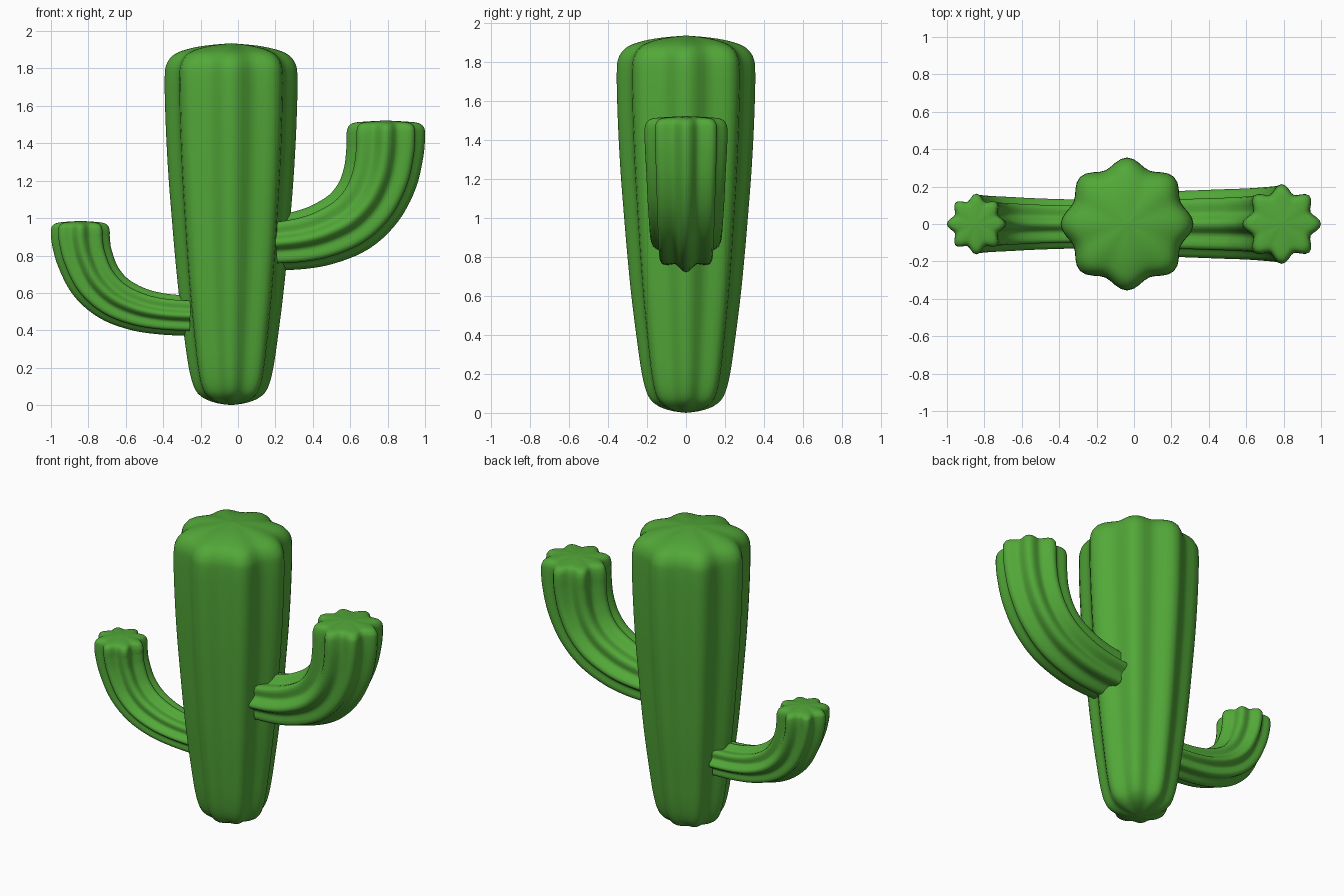
import bpy, bmesh, math
from mathutils import Vector

if "Cube" in bpy.data.objects:
    bpy.data.objects.remove(bpy.data.objects["Cube"])

green = bpy.data.materials.new("cactus_green")
green.diffuse_color = (0.085, 0.39, 0.04, 1)
green.use_nodes = True
green.node_tree.nodes["Principled BSDF"].inputs["Base Color"].default_value = green.diffuse_color

SIDES, STEPS = 64, 5


def spline(keys):
    """Catmull-Rom through key rows."""
    rows = [Vector(k) for k in keys]
    out = []
    for i in range(len(rows) - 1):
        p0, p1 = rows[max(i - 1, 0)], rows[i]
        p2, p3 = rows[i + 1], rows[min(i + 2, len(rows) - 1)]
        for s in range(STEPS):
            t = s / STEPS
            out.append(0.5 * (2 * p1 + (p2 - p0) * t
                              + (2 * p0 - 5 * p1 + 4 * p2 - p3) * t * t
                              + (3 * p1 - p0 - 3 * p2 + p3) * t ** 3))
    out.append(rows[-1])
    return out


def ribbed_loft(name, keys, valley):
    """Sweep an eight-ribbed section; key row = x, z, in-plane radius, y radius."""
    rings = spline(keys)
    bm = bmesh.new()
    loops = []
    for i, (x, z, rn, ry) in enumerate(rings):
        a, b = rings[max(i - 1, 0)], rings[min(i + 1, len(rings) - 1)]
        tan = Vector((b[0] - a[0], 0, b[1] - a[1])).normalized()
        nor = Vector((tan.z, 0, -tan.x))
        loop = []
        for k in range(SIDES):
            ang = 2 * math.pi * k / SIDES
            rib = (1 + valley) / 2 + (1 - valley) / 2 * math.cos(8 * ang)
            p = Vector((x, 0, z)) + nor * (max(rn, 0) * rib * math.cos(ang))
            p.y += max(ry, 0) * rib * math.sin(ang)
            loop.append(bm.verts.new(p))
        loops.append(loop)
    for l0, l1 in zip(loops, loops[1:]):
        for k in range(SIDES):
            n = (k + 1) % SIDES
            bm.faces.new((l0[k], l0[n], l1[n], l1[k]))
    if keys[0][2] > 0:
        bm.faces.new(loops[0][::-1])
    bmesh.ops.remove_doubles(bm, verts=bm.verts, dist=0.0003)
    bmesh.ops.recalc_face_normals(bm, faces=bm.faces)
    me = bpy.data.meshes.new(name)
    bm.to_mesh(me)
    bm.free()
    me.materials.append(green)
    ob = bpy.data.objects.new(name, me)
    bpy.context.collection.objects.link(ob)
    bpy.ops.object.select_all(action='DESELECT')
    ob.select_set(True)
    bpy.context.view_layer.objects.active = ob
    bpy.ops.object.shade_smooth_by_angle(angle=math.radians(60))


# Trunk: radius by height, wider towards the top
profile = [(0, 0), (0.012, 0.08), (0.04, 0.15), (0.09, 0.195), (0.2, 0.226),
           (0.4, 0.255), (0.6, 0.28), (0.8, 0.30), (1.0, 0.317), (1.2, 0.333),
           (1.4, 0.345), (1.6, 0.353), (1.75, 0.355), (1.82, 0.346),
           (1.87, 0.31), (1.9, 0.245), (1.922, 0.14), (1.935, 0)]
ribbed_loft("trunk", [(-0.037, z, r, r) for z, r in profile], 0.87)

# Right arm, larger and higher
ribbed_loft("right_arm", [
    (0.20, 0.868, 0.147, 0.175), (0.33, 0.882, 0.156, 0.18),
    (0.46, 0.915, 0.167, 0.185), (0.60, 0.985, 0.18, 0.19),
    (0.70, 1.09, 0.19, 0.197), (0.76, 1.22, 0.20, 0.203),
    (0.785, 1.35, 0.207, 0.21), (0.79, 1.44, 0.21, 0.213),
    (0.79, 1.485, 0.203, 0.205), (0.79, 1.508, 0.175, 0.177),
    (0.79, 1.516, 0.11, 0.11), (0.79, 1.522, 0, 0)], 0.79)

# Left arm, smaller and lower
ribbed_loft("left_arm", [
    (-0.255, 0.478, 0.108, 0.13), (-0.40, 0.487, 0.11, 0.133),
    (-0.54, 0.515, 0.118, 0.138), (-0.67, 0.575, 0.13, 0.145),
    (-0.765, 0.67, 0.142, 0.15), (-0.82, 0.79, 0.15, 0.155),
    (-0.84, 0.88, 0.156, 0.16), (-0.843, 0.93, 0.157, 0.162),
    (-0.843, 0.957, 0.15, 0.155), (-0.843, 0.973, 0.128, 0.13),
    (-0.843, 0.98, 0.08, 0.08), (-0.843, 0.985, 0, 0)], 0.79)
